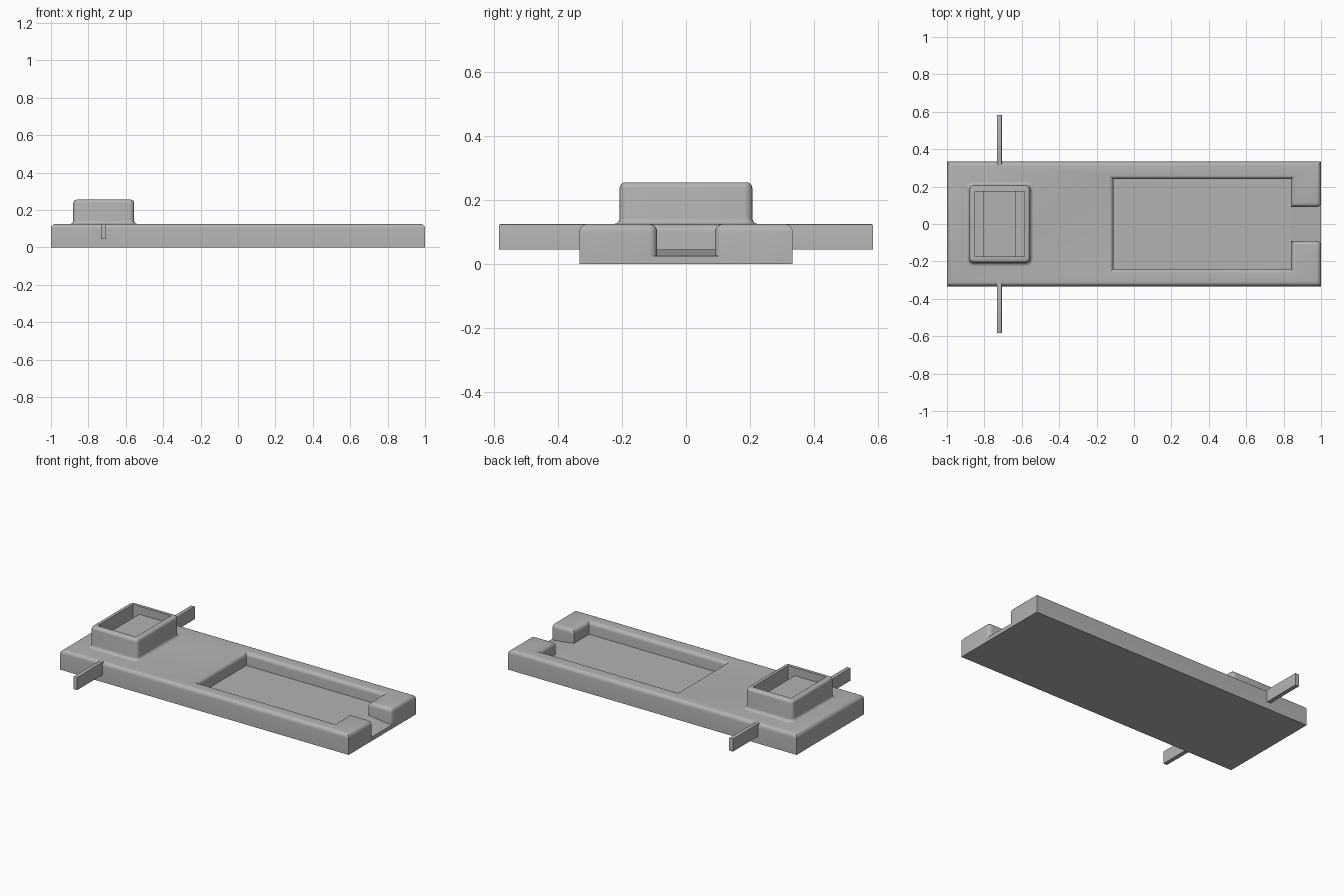
import bpy
import bmesh
from math import radians, sin, cos, pi
from mathutils import Vector

default = bpy.data.objects.get("Cube")
if default:
    bpy.data.objects.remove(default, do_unlink=True)

grey = bpy.data.materials.new("plain grey")
grey.use_nodes = True
grey.diffuse_color = (0.45, 0.45, 0.45, 1)
grey.node_tree.nodes["Principled BSDF"].inputs["Base Color"].default_value = grey.diffuse_color


def finish(name, bm):
    bmesh.ops.recalc_face_normals(bm, faces=bm.faces)
    mesh = bpy.data.meshes.new(name)
    bm.to_mesh(mesh)
    bm.free()
    mesh.materials.append(grey)
    obj = bpy.data.objects.new(name, mesh)
    bpy.context.collection.objects.link(obj)
    bpy.ops.object.select_all(action='DESELECT')
    obj.select_set(True)
    bpy.context.view_layer.objects.active = obj
    bpy.ops.object.shade_smooth_by_angle(angle=radians(32))
    return obj


def prism(points, offset):
    """Closed solid swept from a planar outline along an offset."""
    bm = bmesh.new()
    face = bm.faces.new([bm.verts.new(p) for p in points])
    swept = bmesh.ops.extrude_face_region(bm, geom=[face], use_keep_orig=True)
    verts = [v for v in swept["geom"] if isinstance(v, bmesh.types.BMVert)]
    bmesh.ops.translate(bm, verts=verts, vec=Vector(offset))
    bmesh.ops.recalc_face_normals(bm, faces=bm.faces)
    return bm


def bevel(bm, rule, width, segments):
    edges = [e for e in bm.edges if rule(e.verts[0].co, e.verts[1].co)]
    bmesh.ops.bevel(bm, geom=edges, offset=width, segments=segments,
                    profile=0.5, affect='EDGES', clamp_overlap=True)


def box(name, x0, x1, y0, y1, z0, z1, round_top=0):
    bm = prism([(x0, y0, z0), (x1, y0, z0), (x1, y1, z0), (x0, y1, z0)], (0, 0, z1 - z0))
    if round_top:
        bevel(bm, lambda a, b: min(a.z, b.z) > z1 - 0.001, round_top, 2)
    return finish(name, bm)


# Base body: outline open at the channel, with a rounded rim
TOP, HALF, POCKET, SLOT = 0.125, 0.333, 0.24, 0.09
START, STOP = -0.11, 0.84
half_outline = [(-1, HALF), (1, HALF), (1, SLOT), (STOP, SLOT), (STOP, POCKET), (START, POCKET)]
outline = half_outline + [(x, -y) for x, y in reversed(half_outline)]
body = prism([(x, y, 0) for x, y in outline], (0, 0, TOP))


def rounded_edge(a, b):
    on_top = min(a.z, b.z) > TOP - 0.001
    open_side = abs(a.x + 1) < 0.001 and abs(b.x + 1) < 0.001
    slot_corner = all(v.x > 0.99 and abs(abs(v.y) - SLOT) < 0.001 for v in (a, b))
    return on_top or slot_corner and not open_side


bevel(body, rounded_edge, 0.025, 5)
finish("base_body", body)

# Pocket floor and the ramp leading out of it
box("pocket_floor", START, STOP, -POCKET, POCKET, 0, 0.045)
RAMP = 0.12
ramp = prism([(STOP, -RAMP, 0), (1, -RAMP, 0), (1, -RAMP, 0.025), (STOP, -RAMP, 0.045)],
             (0, 2 * RAMP, 0))
finish("channel_ramp", ramp)

# Raised housing: rounded rectangles stacked from the base fillet to the inside
CX, HX, HY = -0.718, 0.163, 0.207


def rounded_rect(hx, hy, r, z, steps=5):
    points = []
    for i, (sx, sy) in enumerate([(1, 1), (-1, 1), (-1, -1), (1, -1)]):
        for k in range(steps + 1):
            a = (i + k / steps) * pi / 2
            points.append((CX + sx * (hx - r) + r * cos(a), sy * (hy - r) + r * sin(a), z))
    return points


FILLET, CROWN, RIM = 0.018, 0.018, 0.255
arc = [k * pi / 8 for k in range(5)]
profile = [(FILLET * (1 - sin(a)), TOP + FILLET * (1 - cos(a))) for a in arc]
profile += [(CROWN * (cos(a) - 1), RIM - CROWN * (1 - sin(a))) for a in arc]
rings = [rounded_rect(HX + d, HY + d, 0.025 + d, z) for d, z in profile]
rings += [rounded_rect(HX - 0.031, HY - 0.033, 0.002, z) for z in (RIM, 0.15)]

bm = bmesh.new()
loops = [[bm.verts.new(p) for p in ring] for ring in rings]
for low, high in zip(loops, loops[1:]):
    for i in range(len(low)):
        j = (i + 1) % len(low)
        bm.faces.new((low[i], low[j], high[j], high[i]))
bm.faces.new(loops[-1])
bm.faces.new(loops[0])
finish("housing", bm)

# Plate between the two grooves inside the housing
box("housing_plate", CX - 0.088, CX + 0.085, -0.173, 0.173, 0.15, 0.205)

# Thin fins on both sides
for name, side in (("front_fin", -1), ("back_fin", 1)):
    y0, y1 = sorted((side * 0.31, side * 0.583))
    box(name, -0.733, -0.707, y0, y1, 0.045, TOP, 0.004)
